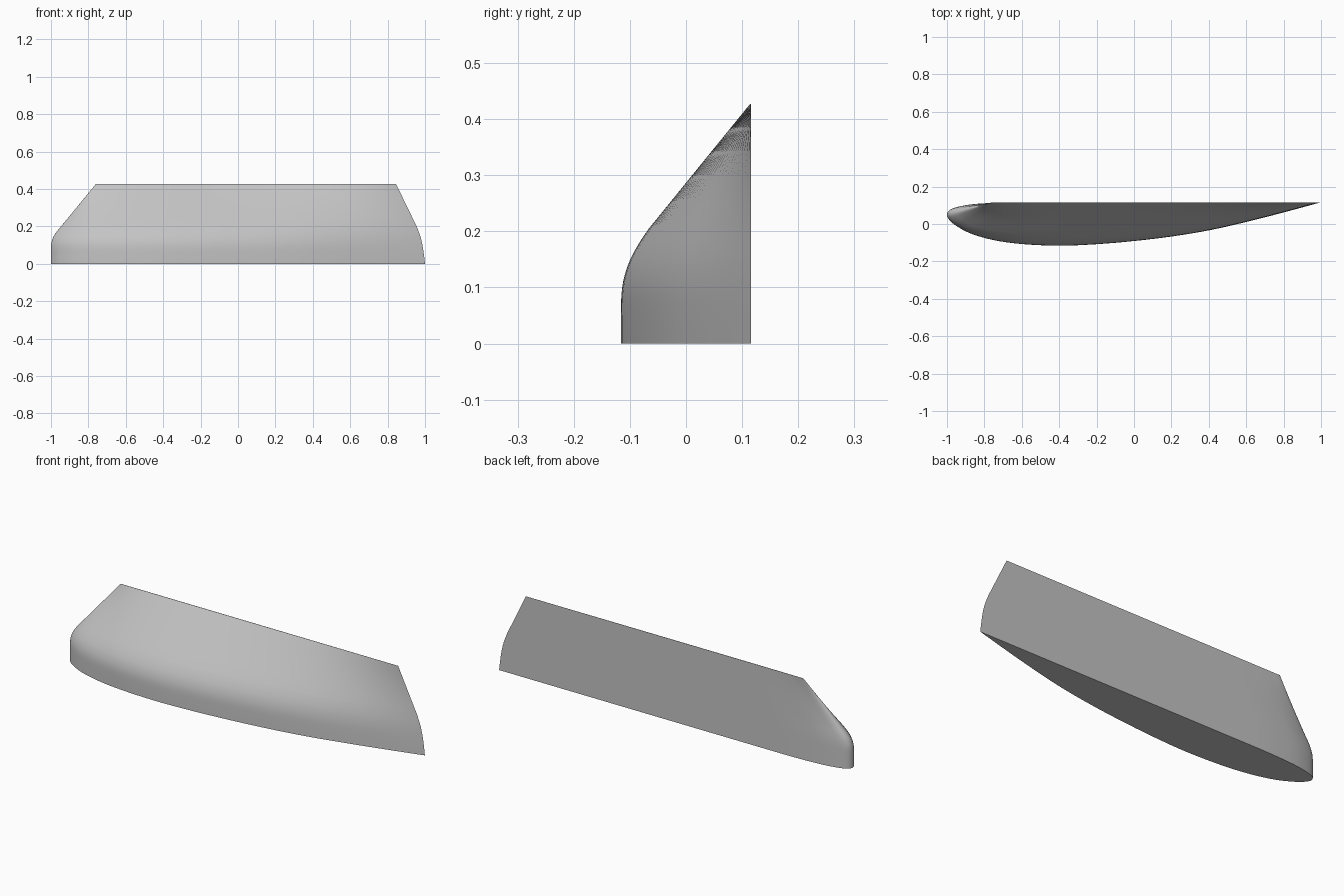
import bpy, bmesh, math

if "Cube" in bpy.data.objects:
    bpy.data.objects.remove(bpy.data.objects["Cube"])

BACK = 0.116  # plane of the flat rear wall


def spline(points, steps):
    """Smooth open curve through the points (Catmull-Rom)."""
    out = []
    n = len(points)
    for i in range(n - 1):
        a, b, c, d = (points[max(i - 1, 0)], points[i], points[i + 1], points[min(i + 2, n - 1)])
        for s in range(steps):
            t = s / steps
            out.append(tuple(0.5 * (2 * q + (r - p) * t + (2 * p - 5 * q + 4 * r - u) * t * t
                                    + (3 * q - p - 3 * r + u) * t ** 3)
                             for p, q, r, u in zip(a, b, c, d)))
    out.append(tuple(points[-1]))
    return out


# Wing-shaped section: tip, round the bulging front, round the nose, flat back
section = spline([(1, BACK), (0.8, 0.062), (0.6, 0.011), (0.4, -0.034), (0.2, -0.067),
                  (0, -0.091), (-0.2, -0.108), (-0.4, -0.116), (-0.6, -0.107),
                  (-0.75, -0.086), (-0.87, -0.052), (-0.95, -0.010), (-0.988, 0.023),
                  (-1, 0.05), (-0.985, 0.075), (-0.94, 0.092), (-0.85, 0.107),
                  (-0.7, 0.115), (-0.55, BACK)], 4)
section += [(x / 10, BACK) for x in range(-4, 10, 2)]

# Height levels: z, nose x, tip x, depth scale
levels = spline([(0, -1, 1, 1), (0.05, -1, 0.994, 1), (0.09, -1, 0.988, 0.995),
                 (0.12, -0.996, 0.982, 0.973), (0.15, -0.984, 0.974, 0.928),
                 (0.18, -0.963, 0.963, 0.858), (0.205, -0.942, 0.953, 0.785)], 3)
levels += [(0.205 + 0.222 * t, -0.942 + 0.182 * t, 0.953 - 0.108 * t, 0.785 - 0.777 * t)
           for t in (0.2, 0.4, 0.6, 0.8, 1)]

# Loft the sections into a closed body
bm = bmesh.new()
rings = []
for z, nose, tip, depth in levels:
    rings.append([bm.verts.new((nose + (x + 1) / 2 * (tip - nose), BACK - (BACK - y) * depth, z))
                  for x, y in section])
count = len(section)
for low, high in zip(rings, rings[1:]):
    for i in range(count):
        j = (i + 1) % count
        bm.faces.new((low[i], low[j], high[j], high[i]))
bm.faces.new(rings[0])
bm.faces.new(rings[-1])
bmesh.ops.recalc_face_normals(bm, faces=bm.faces)
mesh = bpy.data.meshes.new("tapered_body")
bm.to_mesh(mesh)
bm.free()

body = bpy.data.objects.new("tapered_body", mesh)
bpy.context.collection.objects.link(body)
grey = bpy.data.materials.new("light_grey")
grey.diffuse_color = (0.55, 0.55, 0.55, 1)
grey.use_nodes = True
grey.node_tree.nodes["Principled BSDF"].inputs["Base Color"].default_value = grey.diffuse_color
mesh.materials.append(grey)

bpy.context.view_layer.objects.active = body
body.select_set(True)
bpy.ops.object.shade_smooth_by_angle(angle=math.radians(35))
